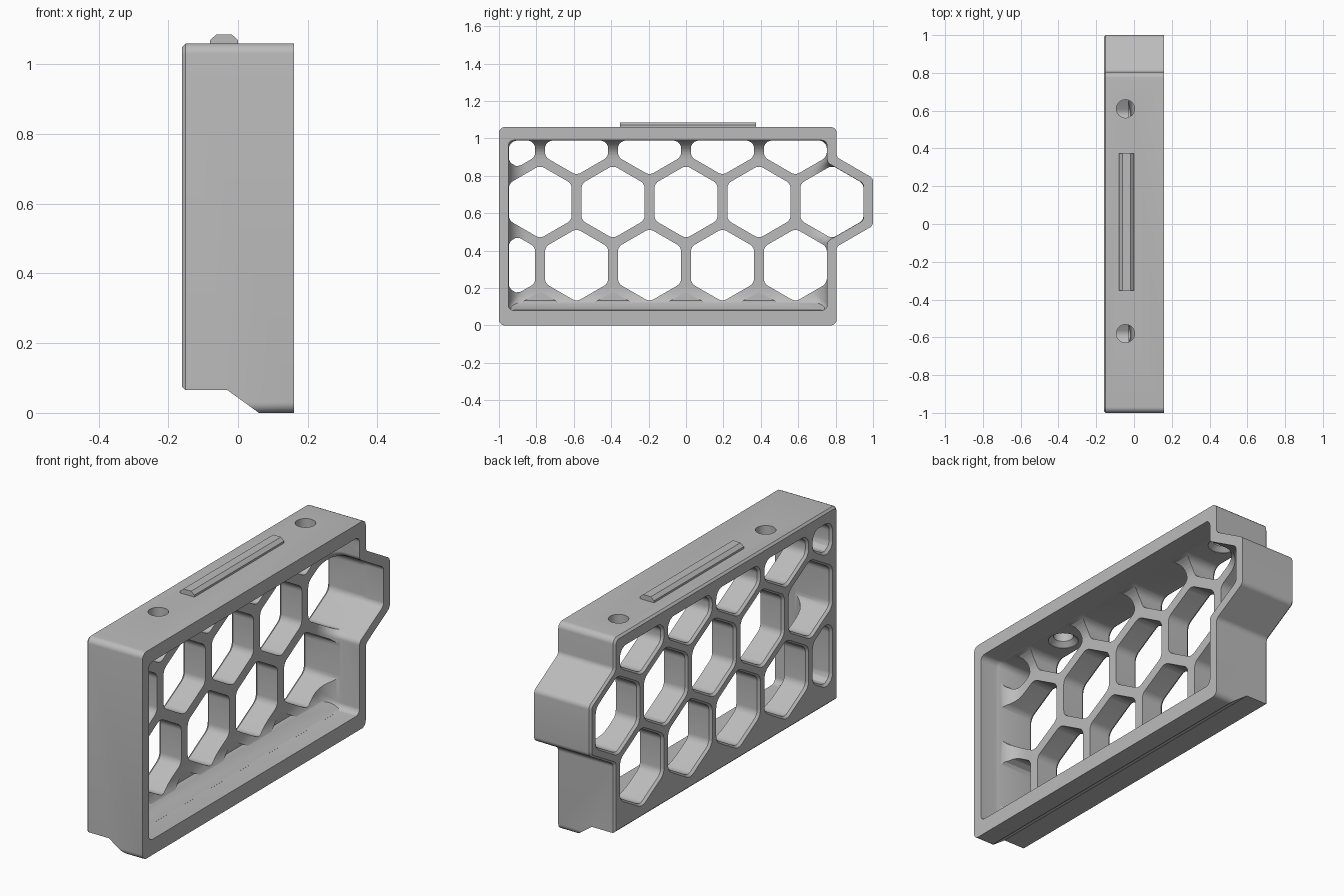
import bpy, bmesh, math
from mathutils import Vector

cube = bpy.data.objects.get("Cube")
if cube:
    bpy.data.objects.remove(cube, do_unlink=True)

grey = bpy.data.materials.new("light_grey")
grey.use_nodes = True
colour = (0.5, 0.5, 0.5, 1)
grey.diffuse_color = colour
grey.node_tree.nodes["Principled BSDF"].inputs["Base Color"].default_value = colour


# 2D helpers: inset, corner rounding and clipping of counter-clockwise outlines
def inset(poly, d):
    out = []
    for i, p in enumerate(poly):
        a = (p - poly[i - 1]).normalized()
        b = (poly[(i + 1) % len(poly)] - p).normalized()
        na, nb = Vector((-a.y, a.x)), Vector((-b.y, b.x))
        out.append(p + (na + nb) * d / (1 + na.dot(nb)))
    return out


def rounded(poly, r, steps=5):
    out = []
    for i, p in enumerate(poly):
        a, b = poly[i - 1] - p, poly[(i + 1) % len(poly)] - p
        t = r / math.tan(a.angle(b) / 2)
        t = min(t, a.length * 0.48, b.length * 0.48)
        rad = t * math.tan(a.angle(b) / 2)
        mid = (a.normalized() + b.normalized()).normalized()
        centre = p + mid * math.hypot(rad, t)
        s, e = p + a.normalized() * t - centre, p + b.normalized() * t - centre
        for k in range(steps + 1):
            v = s.lerp(e, k / steps)
            out.append(centre + v.normalized() * rad)
    return out


def clip(poly, axis, limit, sign):
    out = []
    for i, q in enumerate(poly):
        p = poly[i - 1]
        dp, dq = sign * (p[axis] - limit), sign * (q[axis] - limit)
        if dp * dq < 0:
            out.append(p.lerp(q, dp / (dp - dq)))
        if dq >= 0:
            out.append(q)
    return out


def hexagon(y, z, flat):
    r = flat / math.cos(math.pi / 6)
    return [Vector((y + r * math.cos(a), z + r * math.sin(a)))
            for a in (math.pi / 6 + k * math.pi / 3 for k in range(6))]


# Mesh helpers
def loft(bm, rings, place):
    loops = [[bm.verts.new(place(p, h)) for p in ring] for h, ring in rings]
    n = len(loops[0])
    for lo, hi in zip(loops, loops[1:]):
        for i in range(n):
            bm.faces.new((lo[i], lo[(i + 1) % n], hi[(i + 1) % n], hi[i]))
    bm.faces.new(loops[0][::-1])
    bm.faces.new(loops[-1])


def along_x(p, h):
    return (h, p.x, p.y)


def along_y(p, h):
    return (p.x, h, p.y)


def along_z(p, h):
    return (p.x, p.y, h)


def make(name, shapes, place=along_x):
    bm = bmesh.new()
    for rings in shapes:
        loft(bm, rings, place)
    bmesh.ops.recalc_face_normals(bm, faces=bm.faces)
    mesh = bpy.data.meshes.new(name)
    bm.to_mesh(mesh)
    bm.free()
    mesh.materials.append(grey)
    ob = bpy.data.objects.new(name, mesh)
    bpy.context.collection.objects.link(ob)
    return ob


def boolean(target, tool, operation):
    tool.hide_render = True
    mod = target.modifiers.new(tool.name, "BOOLEAN")
    mod.operation, mod.solver, mod.object = operation, "EXACT", tool
    bpy.context.view_layer.objects.active = target
    bpy.ops.object.modifier_apply(modifier=mod.name)
    bpy.data.objects.remove(tool, do_unlink=True)


def prism(points, start, end):
    ring = [Vector(p) for p in points]
    return [(start, ring), (end, ring)]


# Box outline with a half hexagon standing out of the back end
ROW, PITCH, MID = 0.338, 0.39, 0.66


def outline(left, right, bottom, top, flat):
    bump = hexagon(0.78, MID, flat)
    reach = bump[0].y - MID + (bump[0].x - right) * math.tan(math.pi / 6)
    return [Vector(p) for p in (
        (left, bottom), (right, bottom), (right, MID - reach), bump[5],
        bump[0], (right, MID + reach), (right, top), (left, top))]


outer = outline(-1, 0.805, 0, 1.06, 0.22)
inner = outline(-0.95, 0.755, 0.08, 0.99, 0.17)

frame = make("honeycomb_frame", [[
    (-0.16, rounded(inset(outer, 0.01), 0.025)),
    (-0.15, rounded(outer, 0.03)),
    (0.16, rounded(outer, 0.03))]])

# Open cavity with a concave fillet around the panel
COVE, PANEL = 0.1, -0.03
rings = []
for k in range(9):
    a = k / 8 * math.pi / 2
    rings.append((PANEL + COVE * (1 - math.cos(a)),
                  rounded(inset(inner, COVE * (1 - math.sin(a))), 0.03)))
rings.append((0.3, rounded(inner, 0.03)))
boolean(frame, make("cavity", [rings]), "DIFFERENCE")

# Stepped and sloped underside
step = [(-0.3, -0.2), (0.2, -0.2), (0.2, -0.1), (0.199, -0.1), (0.06, 0),
        (-0.03, 0.065), (-0.15, 0.065), (-0.16, 0.075), (-0.3, 0.075)]
boolean(frame, make("underside_step", [prism(step, -1.2, 1.2)], along_y),
        "DIFFERENCE")

# Pockets in the lower fillet, below the first row
pockets = []
for i in range(4):
    poly = clip(hexagon(-0.78 + i * PITCH, MID - 2 * ROW, 0.169), 1, 0.082, 1)
    pockets.append([(PANEL, poly), (0.12, poly)])
boolean(frame, make("fillet_pockets", pockets), "DIFFERENCE")

# Inner ramp following the sloped underside
ramp = [(-0.1, 0.1), (0.06, 0.04), (0.062, 0.081), (-0.031, 0.133), (-0.1, 0.133)]
boolean(frame, make("inner_ramp", [prism(ramp, -0.98, 0.78)], along_y), "UNION")

# Honeycomb cells, trimmed by the box and flared at the outer face
cells = []
for row in (-1, 0, 1):
    start = -0.78 if row == 0 else -0.78 - PITCH / 2
    for i in range(5):
        poly = hexagon(start + i * PITCH, MID + row * ROW, 0.169)
        poly = clip(poly, 0, -0.947, 1)
        poly = clip(poly, 1, 0.988, -1)
        if row:
            poly = clip(poly, 0, 0.753, -1)
        flare = rounded(inset(poly, -0.01), 0.055)
        hole = rounded(poly, 0.045)
        cells.append([(-0.3, flare), (-0.16, flare), (-0.148, hole), (0.3, hole)])
boolean(frame, make("cells", cells), "DIFFERENCE")

# Two round holes in the top, widening on the inside


def circle(y, r):
    return [Vector((-0.045 + r * math.cos(a), y + r * math.sin(a)))
            for a in (k * math.tau / 32 for k in range(32))]


holes = [[(0.96, circle(y, 0.072)), (0.99, circle(y, 0.072)),
          (1.012, circle(y, 0.048)), (1.2, circle(y, 0.048))]
         for y in (-0.58, 0.61)]
boolean(frame, make("screw_holes", holes, along_z), "DIFFERENCE")

# Chamfered rail on top
rail = [(-0.08, 1.05), (0, 1.05), (0, 1.07), (-0.018, 1.086),
        (-0.062, 1.086), (-0.08, 1.07)]
top_rail = make("top_rail", [prism(rail, -0.353, 0.373)], along_y)

bpy.ops.object.select_all(action="DESELECT")
for ob in (frame, top_rail):
    ob.select_set(True)
bpy.context.view_layer.objects.active = frame
bpy.ops.object.shade_smooth_by_angle(angle=math.radians(30))
